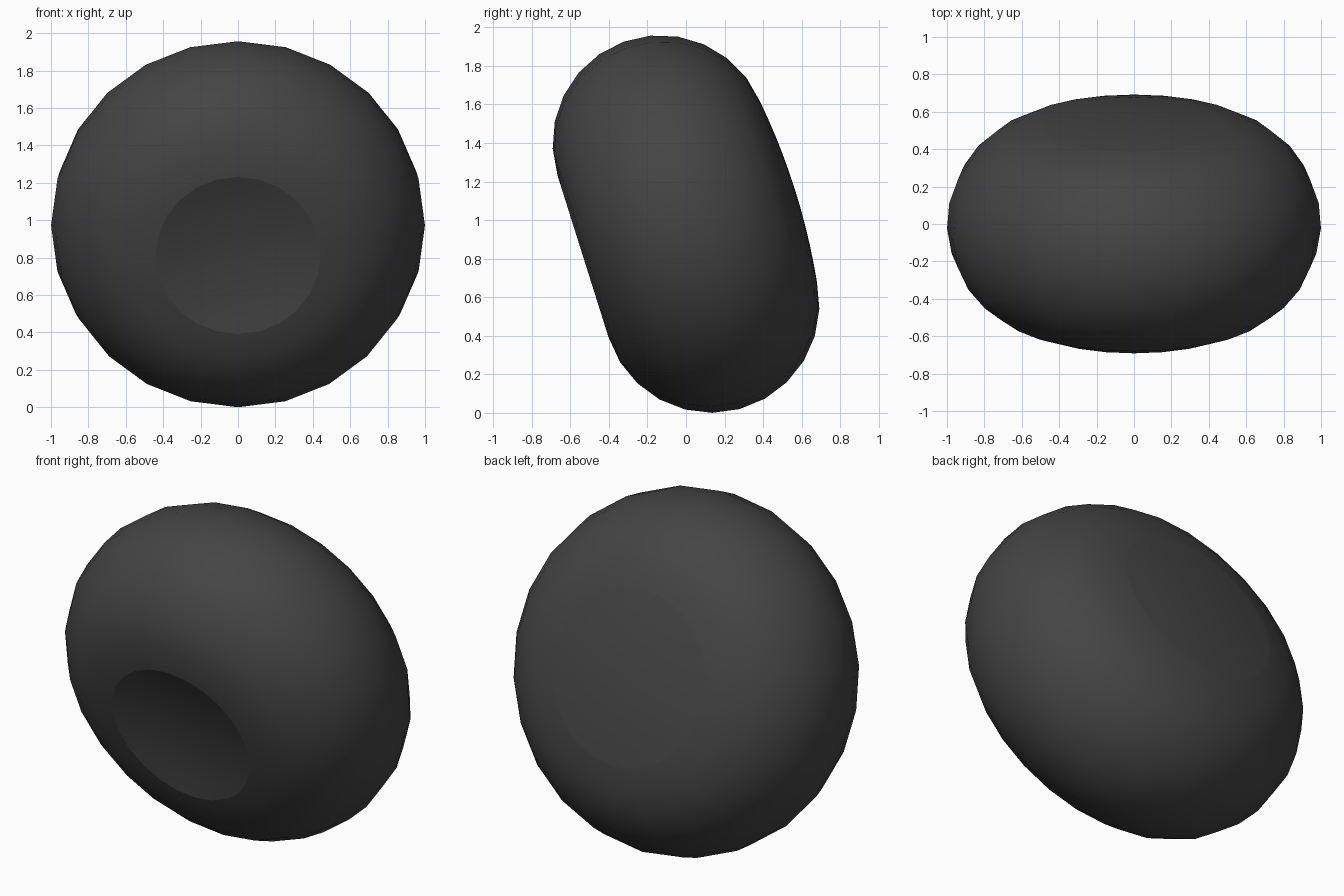
import bpy, bmesh, math
from mathutils import Matrix

if "Cube" in bpy.data.objects:
    bpy.data.objects.remove(bpy.data.objects["Cube"])

SIDES = 24
CORE, TUBE = 0.44, 0.56          # ring radius and rounded-edge radius
TILT = math.radians(17.5)
PLACE = Matrix.Translation((0, 0, 0.98)) @ Matrix.Rotation(TILT - math.pi / 2, 4, 'X')

rubber = bpy.data.materials.new("dark_rubber")
rubber.diffuse_color = (0.06, 0.058, 0.059, 1)
rubber.use_nodes = True
rubber.node_tree.nodes["Principled BSDF"].inputs["Base Color"].default_value = rubber.diffuse_color


def revolve(name, profile):
    """Spin (radius, height) points about the tilted axis."""
    bm = bmesh.new()
    rings = []
    for r, h in profile:
        if r < 1e-5:
            rings.append([bm.verts.new((0, 0, h))] * SIDES)
        else:
            rings.append([bm.verts.new((r * math.cos(2 * math.pi * i / SIDES),
                                        r * math.sin(2 * math.pi * i / SIDES), h))
                          for i in range(SIDES)])
    for a, b in zip(rings, rings[1:]):
        for i in range(SIDES):
            j = (i + 1) % SIDES
            quad = list(dict.fromkeys((a[i], a[j], b[j], b[i])))
            bm.faces.new(quad).smooth = True
    bm.transform(PLACE)
    me = bpy.data.meshes.new(name)
    bm.to_mesh(me)
    bm.free()
    me.materials.append(rubber)
    ob = bpy.data.objects.new(name, me)
    bpy.context.collection.objects.link(ob)
    return ob


# Fat rounded body, open at both faces
arc = [math.radians(-90 + 175 * k / 12) for k in range(13)]
body = [(CORE + TUBE * math.cos(a), TUBE * math.sin(a)) for a in arc]
revolve("rounded_body", body)

# Shallow hollow in the front face
r0, h0 = body[0]
steps = [k / 5 for k in range(6)]
revolve("front_dish", [(r0 * t, h0 + 0.055 * (1 - t * t)) for t in steps])

# Low dome closing the back face
r1, h1 = body[-1]
revolve("back_dome", [(r1 * t, h1 + 0.035 * (1 - t * t)) for t in reversed(steps)])
